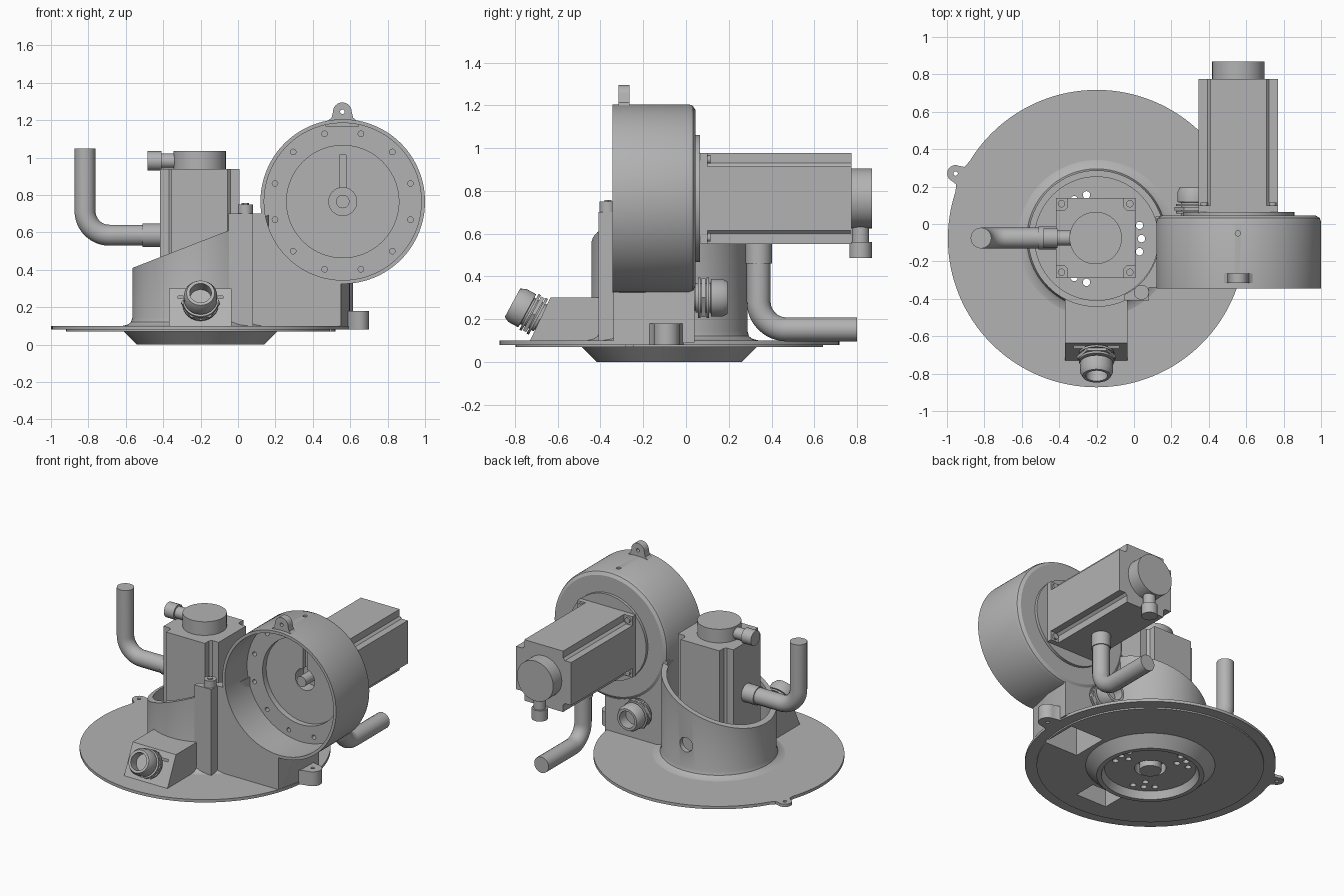
import bpy, bmesh, math
from mathutils import Vector, Matrix

if "Cube" in bpy.data.objects:
    bpy.data.objects.remove(bpy.data.objects["Cube"])

grey = bpy.data.materials.new("grey metal")
grey.use_nodes = True
colour = (0.45, 0.45, 0.45, 1)
grey.diffuse_color = colour
grey.node_tree.nodes["Principled BSDF"].inputs["Base Color"].default_value = colour

X, Y, Z = Vector((1, 0, 0)), Vector((0, 1, 0)), Vector((0, 0, 1))
parts = []


def finish(name, bm):
    bmesh.ops.remove_doubles(bm, verts=bm.verts, dist=1e-5)
    bmesh.ops.recalc_face_normals(bm, faces=bm.faces)
    mesh = bpy.data.meshes.new(name)
    bm.to_mesh(mesh)
    bm.free()
    mesh.materials.append(grey)
    ob = bpy.data.objects.new(name, mesh)
    bpy.context.collection.objects.link(ob)
    parts.append(ob)
    return ob


def lathe(name, profile, loc, axis=Z, seg=64):
    """Revolve a closed (radius, height) profile about an axis."""
    rot = axis.to_track_quat('Z', 'Y').to_matrix()
    bm = bmesh.new()
    rings = []
    for i in range(seg):
        a = 2 * math.pi * i / seg
        rings.append([bm.verts.new(rot @ Vector((r * math.cos(a), r * math.sin(a), h)) + Vector(loc))
                      for r, h in profile])
    n = len(profile)
    for i in range(seg):
        a, b = rings[i], rings[(i + 1) % seg]
        for j in range(n):
            k = (j + 1) % n
            if profile[j][0] or profile[k][0]:
                bm.faces.new((a[j], b[j], b[k], a[k]))
    return finish(name, bm)


def rod(name, r, h0, h1, loc, axis=Z, seg=32):
    return lathe(name, [(0, h0), (r, h0), (r, h1), (0, h1)], loc, axis, seg)


def prism(name, pts, h0, h1, loc=(0, 0, 0), u=X, v=Y):
    """Extrude a (u, v) outline along u x v."""
    w = u.cross(v)
    bm = bmesh.new()
    lo, hi = [[bm.verts.new(Vector(loc) + u * p + v * q + w * h) for p, q in pts] for h in (h0, h1)]
    bm.faces.new(lo)
    bm.faces.new(hi)
    for i in range(len(pts)):
        j = (i + 1) % len(pts)
        bm.faces.new((lo[i], lo[j], hi[j], hi[i]))
    return finish(name, bm)


def block(name, x0, x1, y0, y1, z0, z1):
    return prism(name, [(x0, y0), (x1, y0), (x1, y1), (x0, y1)], z0, z1)


def cut(ob, cutter, keep=False):
    cutter.hide_render = True
    mod = ob.modifiers.new("cut", 'BOOLEAN')
    mod.operation, mod.solver, mod.object = 'DIFFERENCE', 'EXACT', cutter
    bpy.context.view_layer.objects.active = ob
    bpy.ops.object.modifier_apply(modifier=mod.name)
    if not keep:
        drop(cutter)


def drop(ob):
    parts.remove(ob)
    bpy.data.objects.remove(ob)


def lug(name, loc, u, v, w, reach, r, h0, h1):
    """Flared ear with a screw hole."""
    pts = [(w, -0.02), (w, 0), (r * 1.15, reach * 0.45)]
    pts += [(r * math.cos(a), reach + r * math.sin(a)) for a in [math.pi * i / 16 for i in range(17)]]
    pts += [(-r * 1.15, reach * 0.45), (-w, 0), (-w, -0.02)]
    ob = prism(name, pts, h0, h1, loc, u, v)
    cut(ob, rod("hole", 0.012, h0 - 0.1, h1 + 0.1, Vector(loc) + v * reach, u.cross(v), 16))


def pipe(name, points, r):
    cu = bpy.data.curves.new(name, 'CURVE')
    cu.dimensions, cu.bevel_depth, cu.bevel_resolution, cu.use_fill_caps = '3D', r, 6, True
    sp = cu.splines.new('POLY')
    sp.points.add(len(points) - 1)
    for p, q in zip(sp.points, points):
        p.co = (*q, 1)
    ob = bpy.data.objects.new(name, cu)
    bpy.context.collection.objects.link(ob)
    bpy.ops.object.select_all(action='DESELECT')
    ob.select_set(True)
    bpy.context.view_layer.objects.active = ob
    bpy.ops.object.convert(target='MESH')
    ob.data.materials.clear()
    ob.data.materials.append(grey)
    parts.append(ob)


def motor(name, loc, w, u, length, pipe_at, pipe_end):
    """Square motor along w, with its cable and plug on side u."""
    loc, v = Vector(loc), w.cross(u)
    s, n = 0.213, 0.15
    corner = [(s, n), (n + 0.015, n), (n, n + 0.015), (n, s)]
    pts = []
    for k in range(4):
        m = Matrix.Rotation(k * math.pi / 2, 2)
        pts += [tuple(m @ Vector(p)) for p in corner]
    prism(name + "_body", pts, 0.03, length, loc, u, v)
    prism(name + "_flange", [(s, s), (-s, s), (-s, -s), (s, -s)], 0, 0.04, loc, u, v)
    for a in (-1, 1):
        for b in (-1, 1):
            rod(name + "_screw", 0.02, 0.03, 0.055, loc + u * a * 0.183 + v * b * 0.183, w, 12)
    rod(name + "_end_cap", 0.14, length - 0.01, length + 0.095, loc, w, 64)
    lathe(name + "_plug", [(0, 0.1), (0.04, 0.1), (0.04, 0.205), (0.052, 0.205), (0.052, 0.28), (0, 0.28)],
          loc + w * (length + 0.042), u, 32)
    rod(name + "_cable_collar", 0.062, 0.2, 0.305, loc + w * pipe_at, u)
    bend, far = 0.13, 0.613
    path = [loc + u * 0.2 + w * pipe_at]
    for i in range(13):
        a = math.pi / 2 * i / 12
        path.append(loc + u * (far - bend + bend * math.sin(a)) + w * (pipe_at + bend - bend * math.cos(a)))
    path.append(loc + u * far + w * pipe_end)
    pipe(name + "_cable", path, 0.056)


def gland(name, loc, axis):
    """Threaded cable gland with a hex nut."""
    prof = [(0.058, 0.0), (0.07, 0.0)]
    for h in (0.012, 0.05):
        prof += [(0.07, h), (0.095, h), (0.095, h + 0.012), (0.07, h + 0.012)]
    prof += [(0.07, 0.07), (0.088, 0.072), (0.088, 0.125), (0.075, 0.15), (0.058, 0.15), (0.058, 0.07)]
    lathe(name + "_barrel", prof, loc, axis, 48)
    rod(name + "_core", 0.06, -0.02, 0.08, loc, axis)
    rod(name + "_nut", 0.104, 0.028, 0.046, loc, axis, 6)


# Base plate with conical foot and recessed underside
C = Vector((-0.2, -0.078, 0))
base = lathe("base_plate", [(0.1, 0.12), (0.345, 0.12), (0.36, 0.1), (0.795, 0.1), (0.795, 0.08), (0.72, 0.08),
                            (0.72, 0.07), (0.41, 0.07), (0.34, 0), (0.31, 0), (0.29, 0.05), (0.1, 0.05)],
             C, Z, 128)
for k in range(3):
    for da, r in ((-17, 0.24), (0, 0.24), (17, 0.24), (0, 0.18)):
        a = math.radians(120 * k + da)
        cut(base, rod("hole", 0.02, -0.1, 0.3, C + Vector((r * math.cos(a), r * math.sin(a), 0)), Z, 16))
rod("hub", 0.07, 0.03, 0.13, C)
out = Vector((-0.908, 0.419, 0)).normalized()
lug("rear_ear", C + out * 0.78, Z.cross(-out), out, 0.12, 0.05, 0.045, 0.08, 0.1)
lug("side_ear", (0.575, -0.09, 0), -Y, X, 0.09, 0.065, 0.06, 0.08, 0.18)

# Round pot with a slanted rim and a fillet at its foot
pot = lathe("pot_wall", [(0.33, 0.09), (0.42, 0.09), (0.42, 0.1), (0.39, 0.107), (0.373, 0.12), (0.365, 0.145),
                         (0.365, 0.7), (0.33, 0.7)], C, Z, 96)
slope = Vector((0.932, 0, 0.363))
cut(pot, prism("slant", [(-1, -1), (1, -1), (1, 1), (-1, 1)], 0, 1, (-0.2, -0.08, 0.552), slope, Y))
cut(pot, rod("hole", 0.05, 0.2, 0.6, (C.x, C.y, 0.3), Y))

# Drum support, corner column and gland box, cleared from pot and drum
body = prism("drum_support", [(-0.05, -0.34), (0.55, -0.34), (0.595, -0.14), (0.6, 0.04), (-0.05, 0.04)], 0.09, 0.7)
column = block("corner_column", -0.05, 0.08, -0.41, -0.32, 0.09, 0.7)
box = prism("gland_box", [(-0.33, 0.09), (-0.735, 0.09), (-0.72, 0.12), (-0.635, 0.3), (-0.33, 0.3)],
            -0.37, -0.035, (0, 0, 0), Y, Z)
D = Vector((0.56, 0, 0.765))
cut(body, rod("drum_void", 0.43, -0.6, 0.3, D, Y, 96))
pot_void = rod("pot_void", 0.335, 0.05, 1, C, Z, 96)
for ob in (body, column, box):
    cut(ob, pot_void, True)
drop(pot_void)
pockets = [(body, block("pocket", 0.24, 0.5, -0.28, -0.02, 0.03, 0.27)),
           (box, block("pocket", -0.32, -0.08, -0.66, -0.5, 0.03, 0.26))]
for ob, hole in pockets:
    cut(ob, hole, True)
    cut(base, hole)
rod("column_boss", 0.04, 0.69, 0.75, (0.04, -0.365, 0))
rod("column_screw", 0.02, 0.74, 0.757, (0.04, -0.365, 0), Z, 6)

# Open drum
drum = lathe("drum", [(0.42, -0.345), (0.44, -0.345), (0.44, 0.012), (0.433, 0.032), (0.412, 0.045), (0.297, 0.045),
                      (0.297, 0.065), (0, 0.065), (0, -0.06), (0.3, -0.06), (0.3, -0.1), (0.42, -0.1)], D, Y, 128)
for k in range(12):
    a = math.radians(15 + 30 * k)
    cut(drum, rod("hole", 0.015, -0.2, -0.03, D + Vector((0.375 * math.cos(a), 0, 0.375 * math.sin(a))), Y, 16))
cut(drum, rod("hub_hole", 0.075, -0.2, 0.03, D, Y))
cut(drum, block("slot", 0.543, 0.577, -0.2, -0.03, 0.8, 1.015))
cut(drum, rod("hole", 0.014, 0.3, 0.6, (0.555, -0.05, 0.765), Z, 16))
rod("drum_shaft", 0.036, -0.1, 0.05, D, Y)
lug("drum_ear", (0.558, 0, 1.187), X, Z, 0.09, 0.058, 0.05, 0.265, 0.315)

# Motors with cables, and cable glands
motor("upright_motor", (-0.205, -0.075, 0.12), Z, -X, 0.82, 0.465, 0.93)
motor("drum_motor", (0.558, 0.06, 0.765), Y, -Z, 0.715, 0.28, 0.74)
gland("front_gland", (-0.2, -0.68, 0.205), Vector((0, -0.87, 0.47)).normalized())
gland("rear_gland", (0.32, 0.045, 0.3), Y)

bpy.ops.object.select_all(action='DESELECT')
for ob in parts:
    ob.select_set(True)
bpy.context.view_layer.objects.active = parts[0]
bpy.ops.object.shade_smooth_by_angle(angle=math.radians(30))
